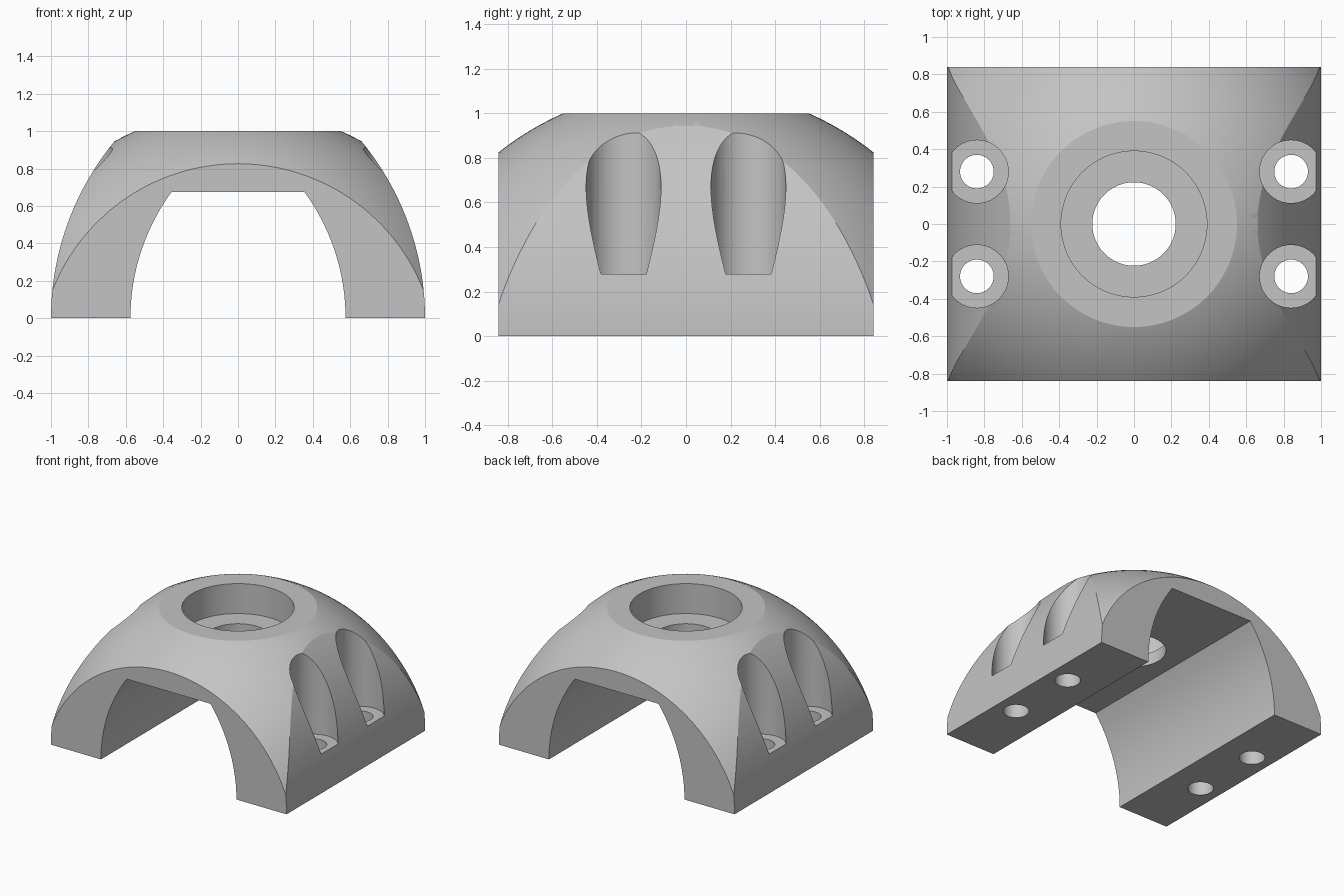
import bpy, bmesh, math
from mathutils import Vector

if "Cube" in bpy.data.objects:
    bpy.data.objects.remove(bpy.data.objects["Cube"])

HALF_DEPTH = 0.84
TOP = 1.0
CEILING = 0.675

grey = bpy.data.materials.new("light grey")
grey.use_nodes = True
colour = (0.55, 0.55, 0.55, 1)
grey.diffuse_color = colour
grey.node_tree.nodes["Principled BSDF"].inputs["Base Color"].default_value = colour


def arc(foot, radius, height, steps=28):
    """Points of a side wall that starts upright at x = foot and leans inwards."""
    end = math.asin(height / radius)
    return [(foot - radius + radius * math.cos(end * i / steps),
             radius * math.sin(end * i / steps)) for i in range(steps + 1)]


def mirrored(points):
    return [(-x, z) for x, z in reversed(points)]


def boolean(target, cutter, operation):
    cutter.hide_render = True
    mod = target.modifiers.new(cutter.name, 'BOOLEAN')
    mod.operation = operation
    mod.solver = 'EXACT'
    mod.object = cutter
    bpy.context.view_layer.objects.active = target
    bpy.ops.object.modifier_apply(modifier=mod.name)
    bpy.data.objects.remove(cutter)


def bore(name, x, y, radius, low, high, sides=64):
    bpy.ops.mesh.primitive_cylinder_add(vertices=sides, radius=radius, depth=high - low,
                                        location=(x, y, (low + high) / 2))
    cutter = bpy.context.object
    cutter.name = name
    boolean(body, cutter, 'DIFFERENCE')


# Arched body: outer and inner side walls, extruded from front to back
outer = arc(1.0, 1.486, TOP)
inner = arc(0.575, 1.145, CEILING)
outline = outer + mirrored(outer) + [(-x, z) for x, z in inner] + inner[::-1]
bm = bmesh.new()
face = bm.faces.new([bm.verts.new((x, -HALF_DEPTH, z)) for x, z in outline])
grown = bmesh.ops.extrude_face_region(bm, geom=[face])
bmesh.ops.translate(bm, vec=Vector((0, 2 * HALF_DEPTH, 0)),
                    verts=[v for v in grown["geom"] if isinstance(v, bmesh.types.BMVert)])
bmesh.ops.recalc_face_normals(bm, faces=bm.faces)
mesh = bpy.data.meshes.new("clamp_body")
bm.to_mesh(mesh)
bm.free()
body = bpy.data.objects.new("clamp_body", mesh)
bpy.context.collection.objects.link(body)

# Domed crown that rounds off the front, back and corners
bpy.ops.mesh.primitive_uv_sphere_add(segments=128, ring_count=80, radius=1.357,
                                     location=(0, 0, -0.24))
dome = bpy.context.object
dome.name = "dome_helper"
boolean(body, dome, 'INTERSECT')

# Central stepped hole
bore("socket_cutter", 0, 0, 0.39, 0.77, 1.2, 96)
bore("centre_hole_cutter", 0, 0, 0.223, 0.5, 1.2)

# Four bolt pockets with through holes
for sx in (-1, 1):
    for sy in (-1, 1):
        bore("pocket_cutter", sx * 0.84, sy * 0.28, 0.168, 0.28, 1.2)
        bore("bolt_hole_cutter", sx * 0.84, sy * 0.28, 0.09, -0.2, 0.6, 48)

body.data.materials.clear()
body.data.materials.append(grey)
for poly in body.data.polygons:
    poly.material_index = 0
bpy.ops.object.select_all(action='DESELECT')
body.select_set(True)
bpy.context.view_layer.objects.active = body
bpy.ops.object.shade_smooth_by_angle(angle=math.radians(20))
